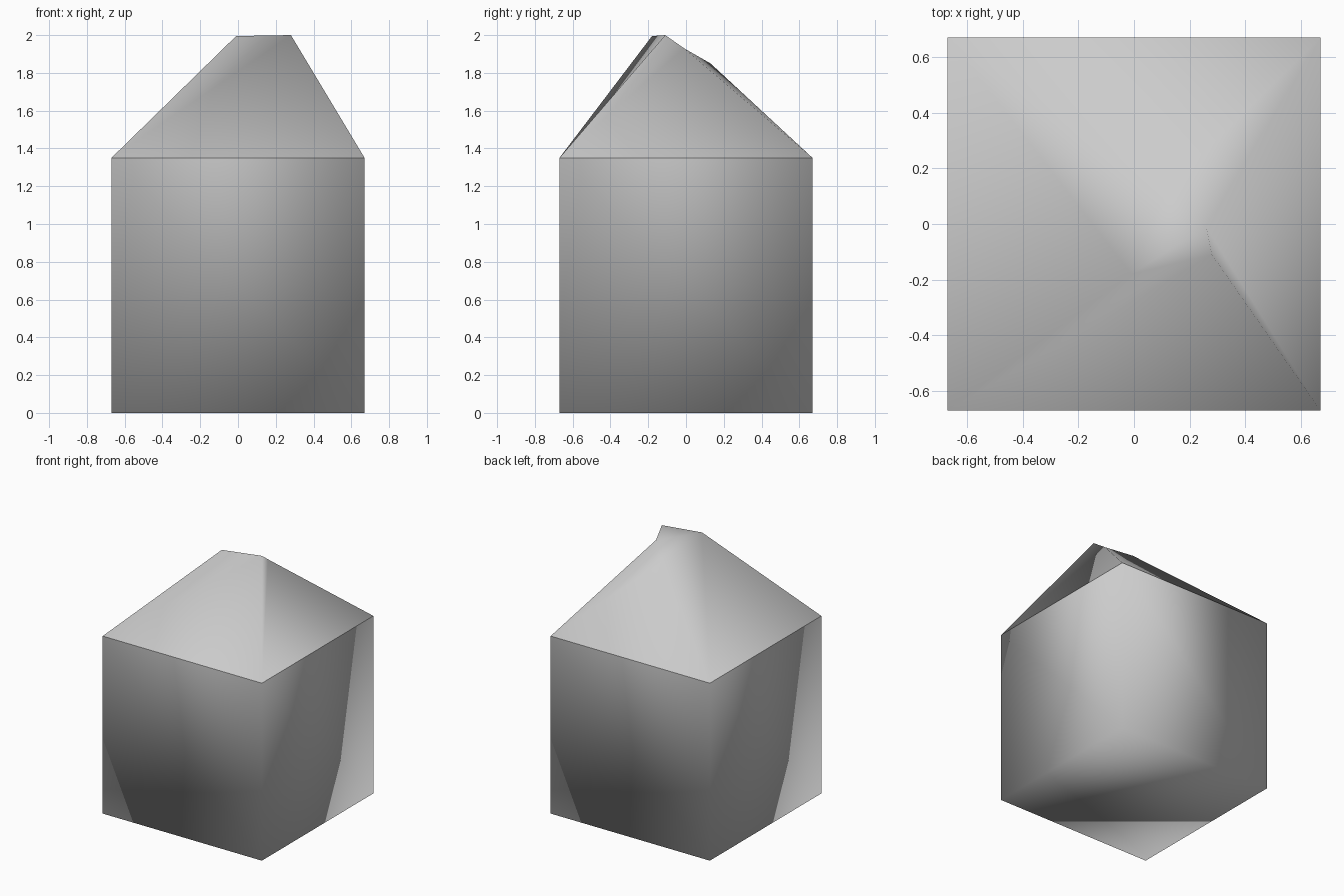
import bpy

cube = bpy.data.objects.get("Cube")
if cube:
    bpy.data.objects.remove(cube, do_unlink=True)

HALF = 0.67    # half width of the square plan
EAVES = 1.35   # height where the roof begins

# Single plain grey
grey = bpy.data.materials.new("plain_grey")
grey.use_nodes = True
colour = (0.6, 0.6, 0.6, 1)
grey.diffuse_color = colour
grey.node_tree.nodes["Principled BSDF"].inputs["Base Color"].default_value = colour


def square(z):
    """Corners of the plan, counter-clockwise from front -x."""
    return [(sx * HALF, sy * HALF, z)
            for sx, sy in ((-1, -1), (1, -1), (1, 1), (-1, 1))]


def build(name, verts, faces):
    mesh = bpy.data.meshes.new(name)
    mesh.from_pydata(verts, [], faces)
    mesh.materials.append(grey)
    mesh.shade_smooth()
    obj = bpy.data.objects.new(name, mesh)
    bpy.context.collection.objects.link(obj)
    return obj


# Body: smooth-shaded box, closed below and open under the roof
walls = [(4 + i, i, (i + 1) % 4, 4 + (i + 1) % 4) for i in range(4)]
build("body", square(0) + square(EAVES), walls + [(3, 2, 1, 0)])

# Roof: four slopes rising to a small, tilted, off-centre cap
cap = [(-0.01, -0.18, 1.995), (0.28, -0.11, 2.0),
       (0.26, -0.01, 1.93), (0.12, 0.13, 1.85)]
slopes = [(i, (i + 1) % 4, 4 + (i + 1) % 4, 4 + i) for i in range(4)]
build("roof", square(EAVES) + cap, slopes + [(4, 5, 6, 7)])
